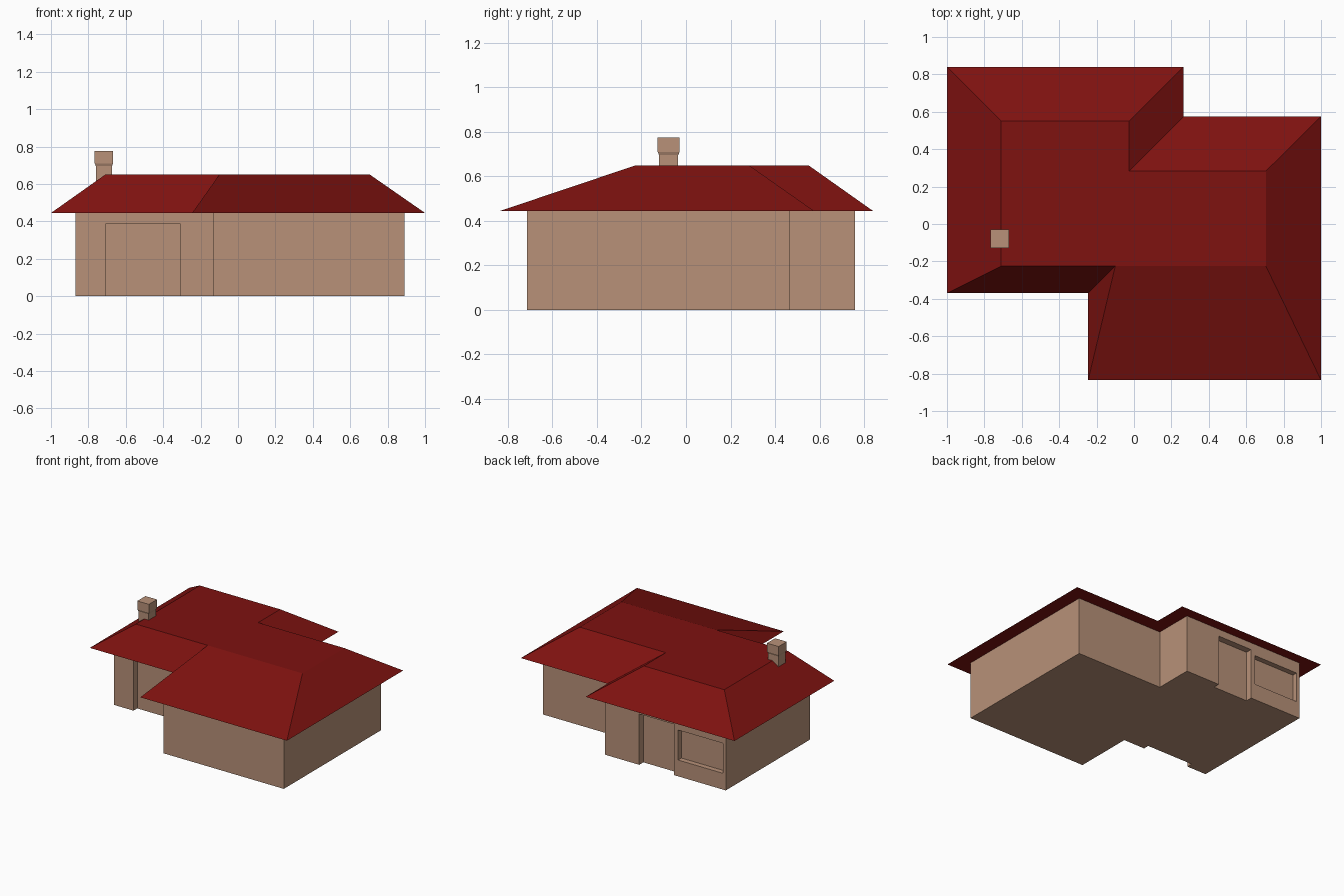
import bpy, bmesh
from mathutils import Vector

if "Cube" in bpy.data.objects:
    bpy.data.objects.remove(bpy.data.objects["Cube"])


def material(name, rgb):
    m = bpy.data.materials.new(name)
    m.diffuse_color = (*rgb, 1)
    m.use_nodes = True
    m.node_tree.nodes["Principled BSDF"].inputs["Base Color"].default_value = m.diffuse_color
    return m


PLASTER = material("plaster", (0.48, 0.285, 0.19))
TILES = material("roof_tiles", (0.21, 0.006, 0.005))


def loft(name, rings, mat):
    """Closed solid through (outline, z) rings that have equal point counts."""
    bm = bmesh.new()
    loops = [[bm.verts.new((x, y, z)) for x, y in pts] for pts, z in rings]
    n = len(loops[0])
    for low, high in zip(loops, loops[1:]):
        for i in range(n):
            j = (i + 1) % n
            bm.faces.new((low[i], low[j], high[j], high[i]))
    bm.faces.new(loops[0][::-1])
    bm.faces.new(loops[-1])
    bmesh.ops.remove_doubles(bm, verts=bm.verts, dist=1e-4)
    bmesh.ops.recalc_face_normals(bm, faces=bm.faces)
    me = bpy.data.meshes.new(name)
    bm.to_mesh(me)
    bm.free()
    me.materials.append(mat)
    ob = bpy.data.objects.new(name, me)
    bpy.context.collection.objects.link(ob)
    return ob


def rect(x0, x1, y0, y1):
    return [(x0, y0), (x1, y0), (x1, y1), (x0, y1)]


def square(half, cx=-0.717, cy=-0.078):
    return rect(cx - half, cx + half, cy - half, cy + half)


def cut(target, x, y, z):
    """Sink a box-shaped recess into the target."""
    box = loft("recess_cutter", [(rect(*x, *y), z[0]), (rect(*x, *y), z[1])], PLASTER)
    box.hide_render = True
    mod = target.modifiers.new("recess", 'BOOLEAN')
    mod.operation, mod.solver, mod.object = 'DIFFERENCE', 'EXACT', box
    bpy.context.view_layer.objects.active = target
    bpy.ops.object.modifier_apply(modifier=mod.name)
    bpy.data.objects.remove(box)


EAVE, TOP = 0.445, 0.65

# Walls: stepped floor plan
plan = [(-0.87, -0.26), (-0.13, -0.26), (-0.13, -0.715), (0.89, -0.715),
        (0.89, 0.465), (0.155, 0.465), (0.155, 0.76), (-0.87, 0.76)]
walls = loft("walls", [(plan, 0), (plan, EAVE)], PLASTER)

# Recessed front door, back door and back window
cut(walls, (-0.705, -0.31), (-0.4, -0.215), (-0.1, 0.39))
cut(walls, (-0.43, -0.135), (0.71, 0.9), (-0.1, 0.39))
cut(walls, (-0.845, -0.465), (0.72, 0.9), (0.125, 0.355))

# Hipped roof with flat top; the front valley and hip share one top corner
eaves = [(-1, -0.37), (-0.245, -0.37), (-0.245, -0.835), (1, -0.835),
         (1, 0.575), (0.265, 0.575), (0.265, 0.84), (-1, 0.84)]
deck = [(-0.71, -0.225), (-0.1, -0.225), (-0.1, -0.225), (0.705, -0.225),
        (0.705, 0.283), (-0.027, 0.283), (-0.027, 0.55), (-0.71, 0.55)]


def roof():
    bm = bmesh.new()
    low = [bm.verts.new((x, y, EAVE)) for x, y in eaves]
    high = []
    for i, (x, y) in enumerate(deck):
        same = i and deck[i - 1] == (x, y)
        high.append(high[-1] if same else bm.verts.new((x, y, TOP)))
    for i in range(8):
        j = (i + 1) % 8
        bm.faces.new(list(dict.fromkeys((low[i], low[j], high[j], high[i]))))
    bm.faces.new(low[::-1])
    bm.faces.new(list(dict.fromkeys(high)))
    bmesh.ops.recalc_face_normals(bm, faces=bm.faces)
    me = bpy.data.meshes.new("roof")
    bm.to_mesh(me)
    bm.free()
    me.materials.append(TILES)
    bpy.context.collection.objects.link(bpy.data.objects.new("roof", me))


roof()

# Chimney: stem, flare and wider cap
loft("chimney", [(square(0.043), 0.55), (square(0.043), 0.695),
                 (square(0.049), 0.71), (square(0.049), 0.775)], PLASTER)
